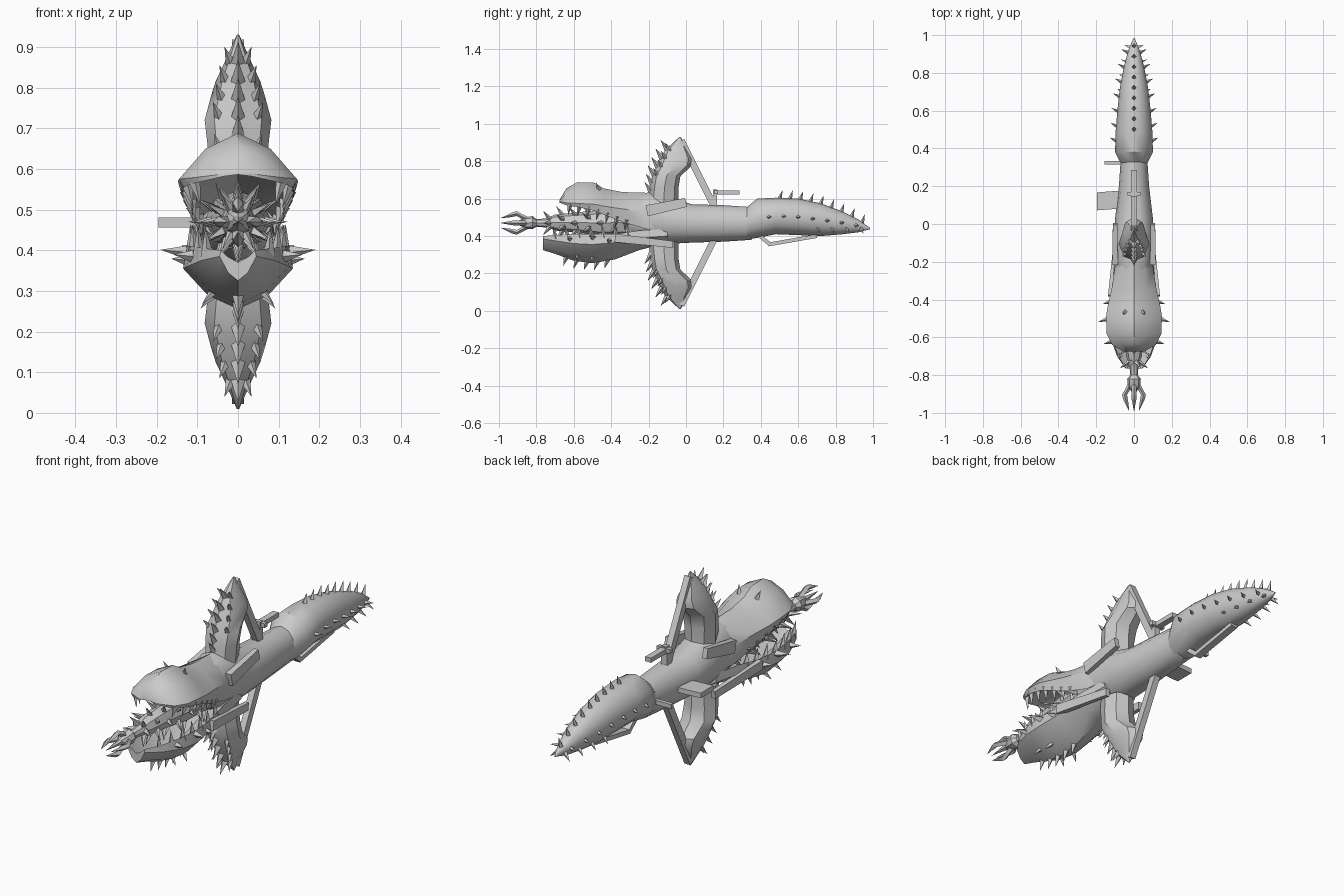
import bpy, bmesh, math
from mathutils import Vector

if "Cube" in bpy.data.objects:
    bpy.data.objects.remove(bpy.data.objects["Cube"])

MID = 0.47
mat = bpy.data.materials.new("bone grey")
mat.diffuse_color = (0.6, 0.6, 0.6, 1)
mat.use_nodes = True
mat.node_tree.nodes["Principled BSDF"].inputs["Base Color"].default_value = mat.diffuse_color


def finish(name, bm, angle=35):
    bmesh.ops.recalc_face_normals(bm, faces=bm.faces)
    me = bpy.data.meshes.new(name)
    bm.to_mesh(me)
    bm.free()
    ob = bpy.data.objects.new(name, me)
    bpy.context.collection.objects.link(ob)
    me.materials.append(mat)
    bpy.ops.object.select_all(action='DESELECT')
    ob.select_set(True)
    bpy.context.view_layer.objects.active = ob
    bpy.ops.object.shade_smooth_by_angle(angle=math.radians(angle))
    return ob


def skin(bm, rings):
    rows = [[bm.verts.new(p) for p in r] for r in rings]
    n = len(rows[0])
    for a, b in zip(rows, rows[1:]):
        for i in range(n):
            bm.faces.new((a[i], a[(i + 1) % n], b[(i + 1) % n], b[i]))
    bm.faces.new(rows[0])
    bm.faces.new(rows[-1])


def ellipse_y(y, w, bottom, top, n=12):
    c, h = (top + bottom) / 2, (top - bottom) / 2
    return [(w * math.cos(2 * math.pi * i / n), y, c + h * math.sin(2 * math.pi * i / n))
            for i in range(n)]


def loft_y(name, stations, n=12, angle=35):
    bm = bmesh.new()
    skin(bm, [ellipse_y(*s, n) for s in stations])
    return finish(name, bm, angle)


def spikes(name, items, sides=4):
    """items: (base, direction, length, radius)"""
    bm = bmesh.new()
    for base, d, length, r in items:
        d = Vector(d).normalized()
        base = Vector(base)
        side = d.cross(Vector((1, 0, 0)) if abs(d.x) < 0.9 else Vector((0, 1, 0))).normalized()
        up = d.cross(side)
        tip = bm.verts.new(base + d * length)
        ring = [bm.verts.new(base - d * 0.015 + (side * math.cos(a) + up * math.sin(a)) * r)
                for a in (2 * math.pi * i / sides for i in range(sides))]
        bm.faces.new(ring)
        for i in range(sides):
            bm.faces.new((ring[i], ring[(i + 1) % sides], tip))
    return finish(name, bm)


def bar(name, a, b, width_x, depth, taper=1.0):
    """Rectangular bar in a plane of constant x, or across x."""
    a, b = Vector(a), Vector(b)
    d = (b - a).normalized()
    across = Vector((1, 0, 0)) if abs(d.x) < 0.8 else Vector((0, 1, 0))
    other = d.cross(across).normalized()
    bm = bmesh.new()
    skin(bm, [[p + across * sx * width_x * k / 2 + other * sz * depth * k / 2
               for sx, sz in ((-1, -1), (1, -1), (1, 1), (-1, 1))]
              for p, k in ((a, 1), (b, taper))])
    return finish(name, bm)


def lerp_table(table, y):
    for a, b in zip(table, table[1:]):
        if a[0] <= y <= b[0]:
            t = (y - a[0]) / (b[0] - a[0])
            return [p + (q - p) * t for p, q in zip(a, b)]
    return list(table[-1])


# Stock: front body and swollen spiked tail (y, half width, bottom, top)
loft_y("body", [(-0.3, .09, .40, .60), (-0.2, .095, .36, .635), (-.06, .105, .36, .60),
                (.03, .1, .365, .57), (.2, .08, .37, .565), (.35, .07, .38, .555)])
TAIL = [(.32, .07, .38, .55), (.38, .1, .39, .60), (.48, .098, .41, .605), (.6, .088, .405, .60),
        (.72, .075, .40, .575), (.84, .052, .41, .53), (.92, .03, .42, .49), (.985, .003, .437, .443)]
loft_y("tail", TAIL)

# Tail spikes: crest, and two rows on each side
items = []
for i in range(9):
    y = .50 + i * .055
    _, w, lo, hi = lerp_table(TAIL, y)
    items.append(((0, y, hi - .005), (0, .35, 1), .05, .016))
for i in range(7):
    y = .44 + i * .078
    _, w, lo, hi = lerp_table(TAIL, y)
    c, h = (lo + hi) / 2, (hi - lo) / 2
    for s in (-1, 1):
        items.append(((s * w * .95, y, c), (s, .5, 0), .04, .014))
        if i > 2:
            items.append(((s * w * .8, y + .03, c - h * .6), (s, .4, -.8), .035, .012))
spikes("tail_spikes", items)

# Grip loop under the tail
bar("grip_front", (0, .37, .42), (0, .45, .355), .035, .02)
bar("grip_bar", (0, .44, .355), (0, .70, .40), .035, .02)

# Limbs: (z above middle, centre y, half depth, half width), mirrored below
LIMB = [(.10, -.12, .08, .07), (.19, -.115, .075, .075), (.25, -.105, .075, .082),
        (.31, -.06, .095, .066), (.345, -.05, .088, .055), (.39, -.05, .062, .034),
        (.46, -.032, .004, .003)]
for s, label in ((1, "upper"), (-1, "lower")):
    bm = bmesh.new()
    skin(bm, [[(w * math.cos(k * math.pi / 4), cy + d * math.sin(k * math.pi / 4), MID + s * z)
               for k in range(8)] for z, cy, d, w in LIMB])
    finish(label + "_limb", bm)
    items = []
    for i in range(6):
        z = .17 + i * .045
        _, cy, d, w = lerp_table(LIMB, z)
        items.append(((0, cy - d + .005, MID + s * z), (0, -.7, s), .06, .02))
        if i > 1:
            for sx in (-1, 1):
                items.append(((sx * w * .6, cy - d * .7, MID + s * z), (sx * .4, -.7, s), .045, .016))
    spikes(label + "_limb_spikes", items)
    # String strut from limb tip to the body
    bar(label + "_string", (0, -.025, MID + s * .44), (0, .15, MID + s * .09), .03, .035)

# Upper jaw: arched hood (y, half width, crown z, rim z, lip z, palate z)
UPPER = [(-.675, .055, .595, .585, .578, .586), (-.64, .115, .655, .578, .565, .60),
         (-.58, .145, .688, .575, .555, .62), (-.49, .148, .685, .57, .535, .61),
         (-.44, .14, .655, .56, .515, .60), (-.34, .118, .635, .545, .475, .56),
         (-.22, .1, .632, .53, .44, .50), (-.14, .09, .61, .52, .44, .48)]
# Lower jaw: keeled scoop, same layout turned over
LOWER = [(-.765, .045, .325, .385, .40, .37), (-.70, .09, .305, .375, .405, .34),
         (-.60, .125, .268, .36, .41, .32), (-.50, .135, .255, .355, .41, .31),
         (-.38, .125, .275, .365, .41, .33), (-.25, .108, .325, .39, .43, .37),
         (-.10, .09, .362, .40, .44, .40)]


def jaw(name, table):
    rings = []
    for y, w, crown, rim, lip, inner in table:
        half = [(.55 * w, crown + (rim - crown) * .34), (w, rim), (.93 * w, lip),
                (.6 * w, (lip + inner) / 2)]
        ring = [(0, crown)] + half + [(0, inner)] + [(-x, z) for x, z in reversed(half)]
        rings.append([(x, y, z) for x, z in ring])
    bm = bmesh.new()
    skin(bm, rings)
    finish(name, bm, 40)


jaw("upper_jaw", UPPER)
jaw("lower_jaw", LOWER)

# Teeth along both rims, spikes on the outer lower jaw
teeth, thorns = [], []
for s in (-1, 1):
    for i in range(7):
        y = -.62 + i * .05
        _, w, _, _, lip, _ = lerp_table(UPPER, y)
        teeth.append(((s * w * .85, y, lip + .005), (-s * .25, -.2, -1), .06 - .003 * i, .017))
        y = -.70 + i * .065
        _, w, _, _, lip, _ = lerp_table(LOWER, y)
        teeth.append(((s * w * .85, y, lip - .005), (s * .05, -.2, 1), .06, .016))
    for y, z, n in ((-.62, .385, .05), (-.50, .395, .065), (-.41, .375, .045)):
        w = lerp_table(LOWER, y)[1]
        thorns.append(((s * w * .95, y, z), (s, -.3, .1), n, .02))
    for y in (-.58, -.50):
        w, c = lerp_table(LOWER, y)[1:3]
        thorns.append(((s * w * .5, y, c + .03), (s * .7, -.4, -.8), .04, .014))
    thorns.append(((s * .05, -.47, .66), (s * .3, -.4, 1), .03, .012))
for i in range(5):
    y = -.64 + i * .055
    thorns.append(((0, y, lerp_table(LOWER, y)[2] + .005), (0, -.35, -1), .05, .018))
spikes("teeth", teeth)
spikes("jaw_thorns", thorns)

# Tongue bolt with rings of barbs
TONGUE = [(-.89, .012, .46, .484), (-.86, .032, .44, .50), (-.82, .036, .437, .507),
          (-.80, .02, .45, .49), (-.74, .025, .445, .495), (-.70, .042, .43, .515),
          (-.6, .05, .42, .525), (-.45, .07, .40, .54), (-.25, .085, .40, .55)]
loft_y("tongue", TONGUE, 8)
items = []
for j, y in enumerate((-.73, -.66, -.59, -.52, -.45, -.38, -.31)):
    _, w, lo, hi = lerp_table(TONGUE, y)
    for k in range(6):
        a = math.pi * (k + .5 * (j % 2)) / 3
        items.append(((w * .9 * math.cos(a), y, MID + (hi - lo) * .45 * math.sin(a)),
                      (math.cos(a), -.7, math.sin(a)), .06, .017))
spikes("tongue_barbs", items)

# Clawed tip: four curved prongs and a centre point
bm = bmesh.new()
for k in range(4):
    a = k * math.pi / 2
    rad = Vector((math.cos(a), 0, math.sin(a)))
    tan = Vector((-math.sin(a), 0, math.cos(a)))
    rings = []
    for y, r, t in ((-.84, .015, .014), (-.905, .05, .013), (-.93, .044, .012), (-.99, .026, .001)):
        c = rad * r + Vector((0, y, MID))
        rings.append([c + rad * t, c + tan * t, c - rad * t, c - tan * t])
    skin(bm, rings)
finish("claw_prongs", bm)
spikes("claw_point", [((0, -.88, MID), (0, -1, 0), .115, .018)], 6)

# Cheek fins and flaps on both sides
for s, side in ((1, "right"), (-1, "left")):
    bar(side + "_cheek_fin", (s * .1, -.21, .535), (s * .1, 0, .58), .03, .06, .8)
    bar(side + "_cheek_flap", (s * .125, -.38, .39), (s * .095, -.07, .355), .025, .045, .8)

# Rear sight on a post, and side levers
bar("sight_post", (0, .155, .55), (0, .155, .65), .03, .02)
bar("sight_cross", (-.035, .16, .635), (.035, .16, .635), .02, .02)
bar("sight_bar", (0, .15, .632), (0, .285, .632), .03, .022)
bar("side_handle", (-.06, .13, .468), (-.195, .12, .468), .095, .024)
bar("side_pin", (-.05, .325, .468), (-.155, .325, .468), .018, .02)
